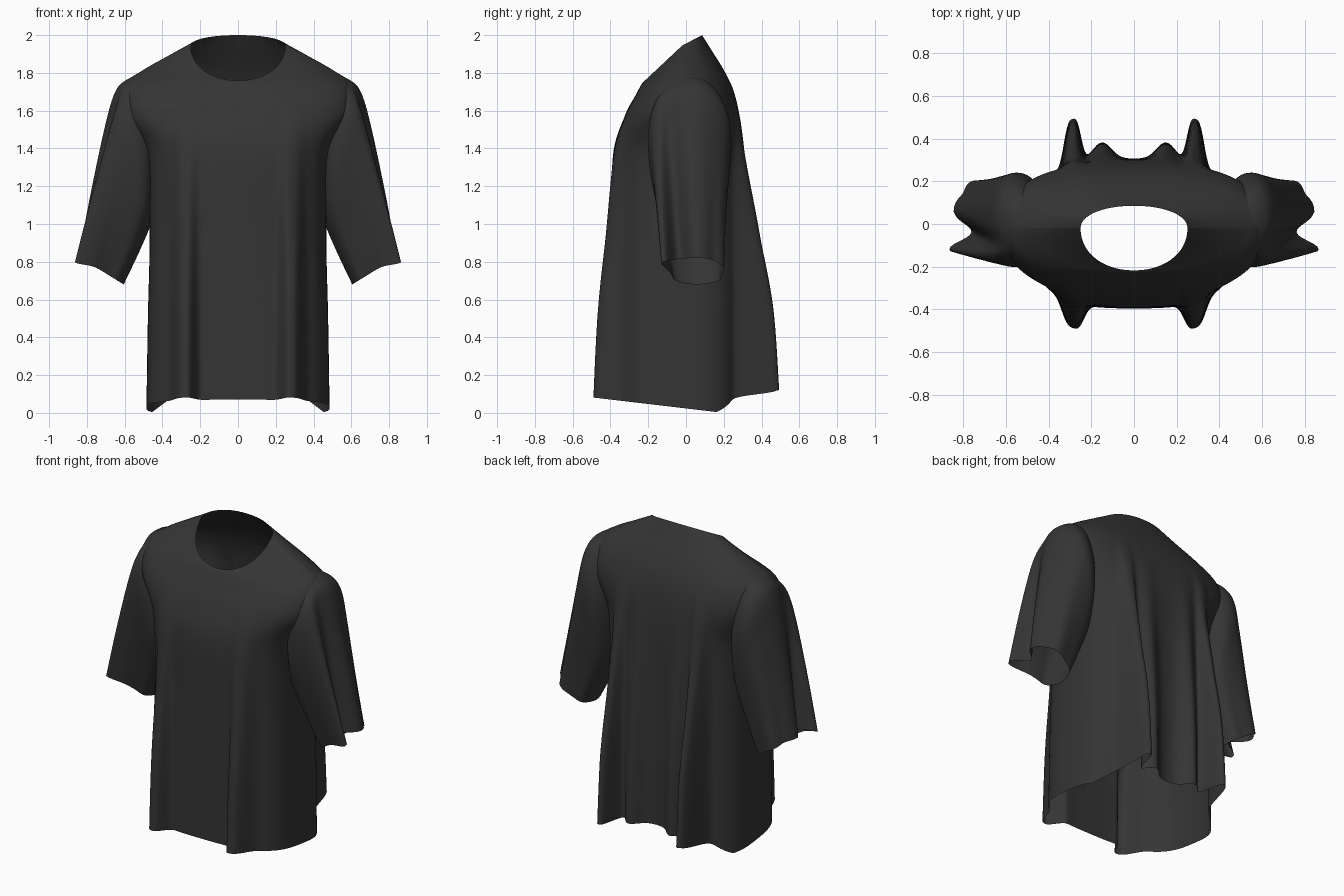
import bpy, bmesh
from math import sin, cos, pi, exp

cube = bpy.data.objects.get("Cube")
if cube:
    bpy.data.objects.remove(cube, do_unlink=True)

cloth = bpy.data.materials.new("charcoal cloth")
cloth.use_nodes = True
cloth.diffuse_color = (0.035, 0.035, 0.035, 1)
bsdf = cloth.node_tree.nodes["Principled BSDF"]
bsdf.inputs["Base Color"].default_value = (0.035, 0.035, 0.035, 1)
bsdf.inputs["Roughness"].default_value = 0.9


def spline_rows(keys, steps):
    """Smoothly interpolate between key rows (Catmull-Rom)."""
    rows = []
    for i in range(len(keys) - 1):
        a, b, c, d = (keys[min(max(i + k, 0), len(keys) - 1)] for k in (-1, 0, 1, 2))
        for s in range(steps):
            t = s / steps
            rows.append([q + 0.5 * t * (r - p + t * (2 * p - 5 * q + 4 * r - e + t * (3 * (q - r) + e - p)))
                         for p, q, r, e in zip(a, b, c, d)])
    return rows + [list(keys[-1])]


def spow(v, e):
    return abs(v) ** e * (1 if v >= 0 else -1)


def bump(v, centre, width, power=2):
    return exp(-abs((v - centre) / width) ** power)


def loft(name, rows, count, point, hidden=None):
    """Skin a tube of open cloth through rings of points, leaving out hidden faces."""
    bm = bmesh.new()
    rings = [[bm.verts.new(point(row, 2 * pi * j / count)) for j in range(count)] for row in rows]
    for low, high in zip(rings, rings[1:]):
        for j in range(count):
            k = (j + 1) % count
            bm.faces.new((low[j], low[k], high[k], high[j])).smooth = True
    if hidden:
        inner = [f for f in bm.faces if hidden(f.calc_center_median())]
        bmesh.ops.delete(bm, geom=inner, context="FACES")
    mesh = bpy.data.meshes.new(name)
    bm.to_mesh(mesh)
    bm.free()
    mesh.materials.append(cloth)
    obj = bpy.data.objects.new(name, mesh)
    bpy.context.collection.objects.link(obj)
    return obj


# Shirt body: half width, front y, back y, front z, side z, back z, squareness, fold depth
body_keys = [
    (0.485, -0.395, 0.30, 0, 0, 0, 3, 1),
    (0.477, -0.392, 0.305, 0.5, 0.5, 0.5, 3, 0.84),
    (0.468, -0.39, 0.305, 0.95, 0.95, 0.95, 2.9, 0.52),
    (0.485, -0.387, 0.3, 1.36, 1.36, 1.36, 2.8, 0.18),
    (0.6, -0.325, 0.28, 1.57, 1.57, 1.58, 2.8, 0.05),
    (0.6, -0.268, 0.25, 1.68, 1.735, 1.71, 2.5, 0),
    (0.51, -0.238, 0.2, 1.735, 1.81, 1.815, 2.3, 0),
    (0.38, -0.224, 0.135, 1.755, 1.88, 1.92, 2.1, 0),
    (0.25, -0.217, 0.085, 1.76, 1.945, 2.0, 2.1, 0),
]
MID = -0.02


def hem_height(x, y):
    """Hem slopes down toward the rear of each side and lifts across the back."""
    slope = max(0, 0.08 * (0.2 - y) / 0.68)
    lift = 0.12 * min(1, max(0, (0.46 - abs(x)) / 0.16)) if y > 0.1 else 0
    return max(slope, lift)


def body_point(row, a):
    w, front, back, zf, zs, zb, n, fold = row
    x, s = w * spow(cos(a), 2 / n), spow(sin(a), 2 / n)
    y = MID + abs(s) * ((back if s > 0 else front) - MID)
    z = zs + abs(s) * ((zb if s > 0 else zf) - zs)
    ax, side = abs(x), min(1, abs(s) * 2)
    # Hanging pleats: two deep and two shallow behind, two deep in front
    if s > 0:
        y += fold * side * (0.215 * bump(ax, 0.288, 0.047, 3) + 0.085 * bump(ax, 0.15, 0.065))
    else:
        y -= fold * side * 0.12 * bump(ax, 0.285, 0.06, 3)
    z += hem_height(x, y) * max(0, 1 - zs / 0.9)
    return (x, y, z)


def in_armhole(p):
    return abs(p.x) > 0.47 and 1.2 < p.z < 1.56 and -0.1 < p.y < 0.14


loft("shirt_body", spline_rows(body_keys, 8), 320, body_point, in_armhole)

# Sleeve: outer x, outer z, inner x, inner z, front y, back y, fold depth
sleeve_keys = [
    (0.51, 1.79, 0.42, 1.33, -0.15, 0.18, 0),
    (0.59, 1.763, 0.43, 1.24, -0.185, 0.225, 0.05),
    (0.648, 1.7, 0.44, 1.14, -0.2, 0.24, 0.15),
    (0.697, 1.53, 0.455, 1.02, -0.185, 0.23, 0.35),
    (0.77, 1.17, 0.515, 0.87, -0.135, 0.21, 0.7),
    (0.832, 0.82, 0.605, 0.68, -0.085, 0.2, 1),
]
PLEAT = 2 * pi - 0.85


def sleeve_point(row, a, sign):
    ox, oz, ix, iz, front, back, fold = row
    c, s = spow(cos(a), 0.9), spow(sin(a), 0.9)
    t = (1 + c) / 2
    x, z = ix + t * (ox - ix), iz + t * (oz - iz)
    y = (front + back) / 2 + s * (back - front) / 2
    # Outer front pleat swinging forward, the hollow behind it, and softer ripples
    x += fold * (0.07 * bump(a, PLEAT, 0.28, 3) - 0.06 * bump(a, PLEAT + 0.47, 0.22))
    x += fold * max(0, c) * 0.012 * cos(5 * a)
    y += fold * (0.006 * sin(6 * a) - 0.075 * bump(a, PLEAT, 0.45))
    return (sign * x, y, z)


for label, sign in (("left", 1), ("right", -1)):
    sleeve = loft(label + "_sleeve", spline_rows(sleeve_keys, 8), 120,
                  lambda row, a, g=sign: sleeve_point(row, a, g))
    # Keep the cloth facing outward on both sides
    if sign > 0:
        sleeve.data.flip_normals()
